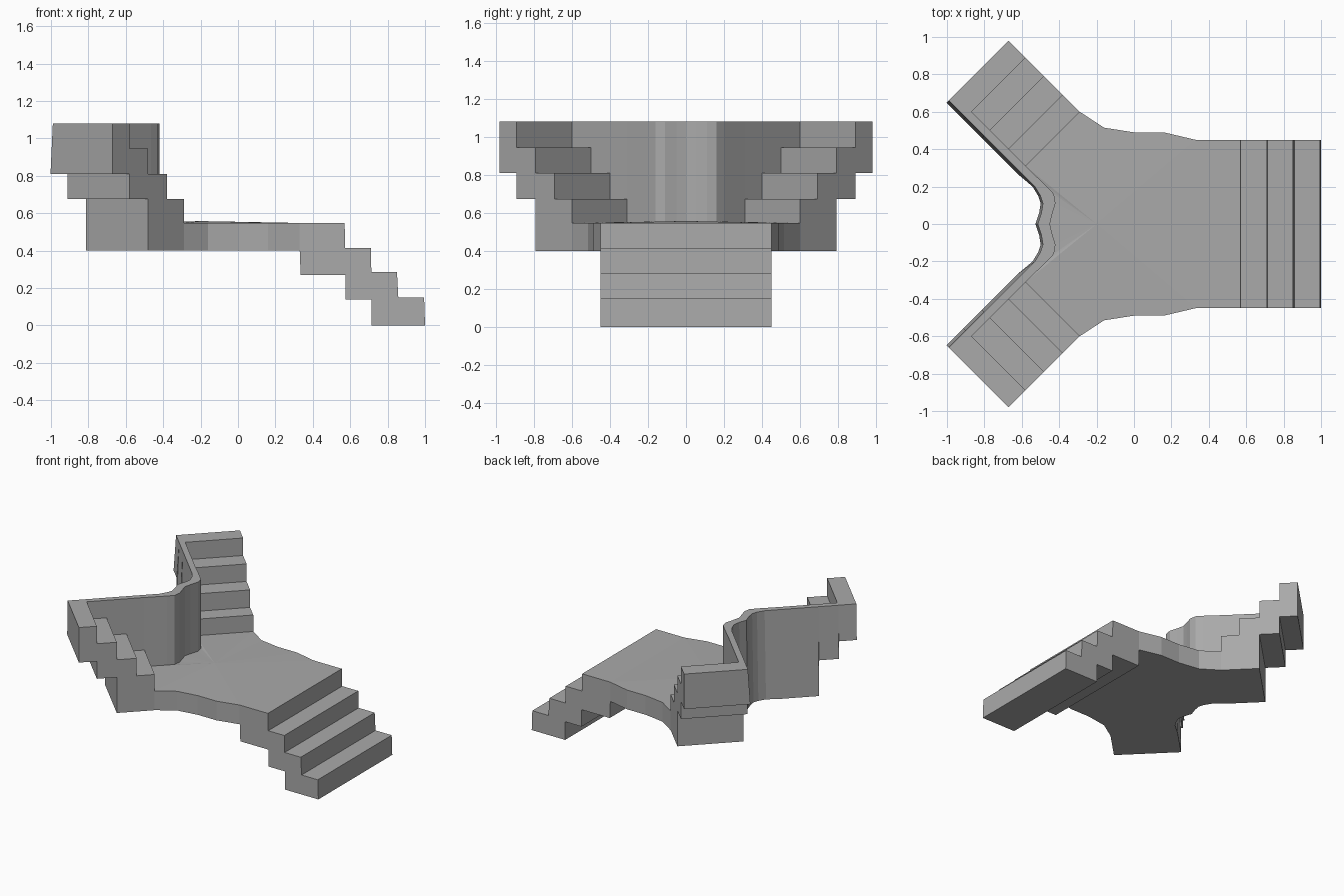
import bpy, bmesh

if "Cube" in bpy.data.objects:
    bpy.data.objects.remove(bpy.data.objects["Cube"])

grey = bpy.data.materials.new("stone_grey")
grey.diffuse_color = (0.40, 0.40, 0.40, 1)
grey.use_nodes = True
grey.node_tree.nodes["Principled BSDF"].inputs["Base Color"].default_value = grey.diffuse_color


def finish(bm, name):
    bmesh.ops.remove_doubles(bm, verts=bm.verts, dist=0.0005)
    bmesh.ops.dissolve_degenerate(bm, edges=bm.edges, dist=0.0005)
    bmesh.ops.recalc_face_normals(bm, faces=bm.faces)
    me = bpy.data.meshes.new(name)
    bm.to_mesh(me)
    bm.free()
    me.materials.append(grey)
    ob = bpy.data.objects.new(name, me)
    bpy.context.collection.objects.link(ob)
    return ob


def sweep(name, a, b, cap_b=True):
    """Join two matching outlines; the last edge (hidden joint) stays open."""
    bm = bmesh.new()
    va = [bm.verts.new(p) for p in a]
    vb = [bm.verts.new(p) for p in b]
    for i in range(len(a) - 1):
        bm.faces.new((va[i], va[i + 1], vb[i + 1], vb[i]))
    bm.faces.new(va)
    if cap_b:
        bm.faces.new(vb)
    return finish(bm, name)


def wing(t, c):
    """Plan position on the diagonal flight: t along it, c across it."""
    return (c - 2 * t - 0.31) / 2, (c + 2 * t + 0.31) / 2


OUT, IN, BACK_TOP, BACK_LOW = 0.31, -0.27, -0.33, -0.355
FLOOR, BASE, TOP = 0.548, 0.40, 1.08

# front flight, going down towards +x
front = [(.33, FLOOR), (.57, FLOOR), (.573, .415), (.71, .415), (.713, .285), (.85, .285),
         (.857, .15), (.995, .15), (1.0, 0), (.715, 0), (.715, .14), (.575, .14),
         (.575, .27), (.335, .27), (.33, BASE)]
sweep("front_stairs", [(x, -.45, z) for x, z in front], [(x, .45, z) for x, z in front])

# two diagonal flights going up
flight = [(.29, FLOOR), (.29, .675), (.38, .675), (.38, .81), (.48, .81), (.48, .945),
          (.58, .945), (.58, TOP), (.67, TOP), (.67, .81), (.58, .81), (.58, .675),
          (.48, .675), (.48, BASE), (.29, BASE)]
for side, name in ((1, "back_stairs"), (-1, "near_stairs")):
    def ring(c):
        return [(wing(t, c)[0], side * wing(t, c)[1], z) for t, z in flight]
    sweep(name, ring(OUT), ring(IN), cap_b=False)

# rear wall: stations of inner point, outer top, outer bottom, bottom height
half = [(wing(t, IN), wing(t, BACK_TOP), wing(t, BACK_LOW), z) for t, z in
        ((.67, .81), (.58, .81), (.58, .675), (.48, .675), (.48, BASE), (.29, BASE))]
bend = [((-.465, .20), (-.53, .20)), ((-.428, .16), (-.50, .15)),
        ((-.42, .11), (-.487, .11)), ((-.438, .05), (-.495, .06)), ((-.45, 0), (-.515, 0))]
half += [(i, o, (o[0] - .012, o[1]), BASE) for i, o in bend]


def flip(p):
    return p[0], -p[1]


stations = half + [(flip(i), flip(o), flip(l), z) for i, o, l, z in half[-2::-1]]
bm = bmesh.new()
rings = [[bm.verts.new(p) for p in ((*i, TOP), (*o, TOP), (*l, z), (*i, z))]
         for i, o, l, z in stations]
for r, q in zip(rings, rings[1:]):
    for k in range(4):
        bm.faces.new((r[k], r[(k + 1) % 4], q[(k + 1) % 4], q[k]))
bm.faces.new(rings[0])
bm.faces.new(rings[-1])
finish(bm, "rear_wall")

# landing: slightly crowned slab between the flights and the wall
edge = [(.33, .45), (.16, .49), (0, .49), (-.16, .515), (-.29, .60)]
plan = edge + [wing(.29, IN)] + [i for i, o in bend]
plan += [flip(p) for p in plan[-2::-1]]
bm = bmesh.new()
top = [bm.verts.new((x, y, FLOOR)) for x, y in plan]
low = [bm.verts.new((x, y, BASE)) for x, y in plan]
crown = bm.verts.new((-.2, 0, .558))
n, m = len(plan), len(edge) - 1
for i in range(n):
    j = (i + 1) % n
    bm.faces.new((top[i], top[j], crown))
    if i < m or n - 1 - m <= i < n - 1:
        bm.faces.new((top[i], top[j], low[j], low[i]))
bm.faces.new(low)
finish(bm, "landing")
